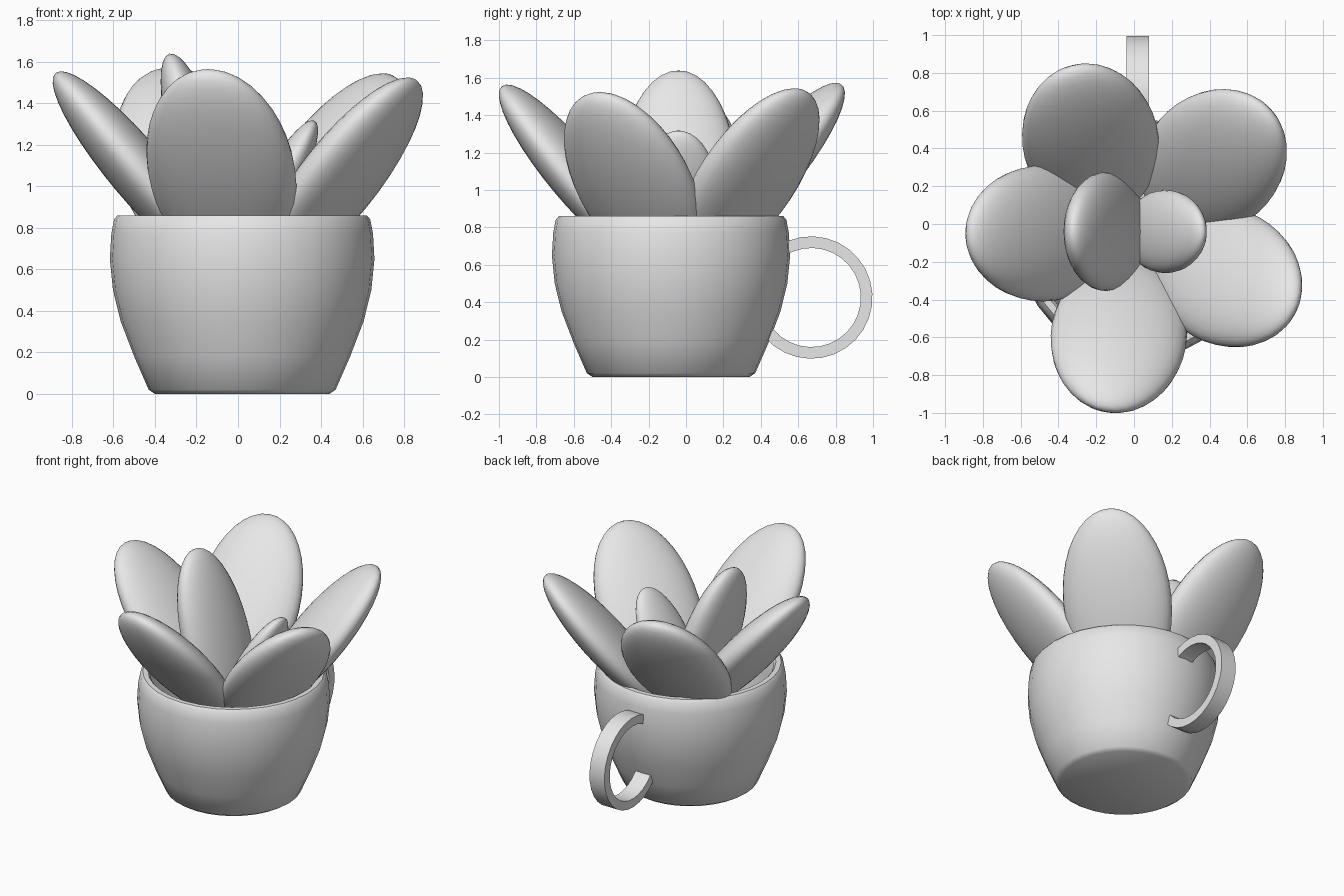
import bpy, bmesh
from math import radians, sin, cos, pi
from mathutils import Matrix, Vector

cube = bpy.data.objects.get("Cube")
if cube:
    bpy.data.objects.remove(cube, do_unlink=True)

GREY = (0.8, 0.8, 0.8, 1)
clay = bpy.data.materials.new("plain_grey")
clay.use_nodes = True
clay.diffuse_color = GREY
clay.node_tree.nodes["Principled BSDF"].inputs["Base Color"].default_value = GREY


def finish(name, bm, angle):
    """Turn a bmesh into a smooth-shaded object that keeps sharp edges."""
    bmesh.ops.recalc_face_normals(bm, faces=bm.faces)
    mesh = bpy.data.meshes.new(name)
    bm.to_mesh(mesh)
    bm.free()
    mesh.materials.append(clay)
    obj = bpy.data.objects.new(name, mesh)
    bpy.context.collection.objects.link(obj)
    bpy.ops.object.select_all(action="DESELECT")
    obj.select_set(True)
    bpy.context.view_layer.objects.active = obj
    bpy.ops.object.shade_smooth_by_angle(angle=radians(angle))
    return obj


# Cup: outer wall, rounded rim, inner wall and inner floor as one turned profile
CUP_X, CUP_Y, SIDES = 0.02, -0.08, 32
profile = [(0, 0), (0.42, 0), (0.45, 0.02), (0.52, 0.18), (0.585, 0.35),
           (0.622, 0.5), (0.637, 0.65), (0.63, 0.77), (0.617, 0.84), (0.6, 0.86),
           (0.565, 0.86), (0.55, 0.84), (0.56, 0.65), (0.51, 0.35),
           (0.4, 0.08), (0, 0.08)]
bm = bmesh.new()
points = [bm.verts.new((r + CUP_X, CUP_Y, z)) for r, z in profile]
edges = [bm.edges.new(pair) for pair in zip(points, points[1:])]
bmesh.ops.spin(bm, geom=points + edges, cent=(CUP_X, CUP_Y, 0), axis=(0, 0, 1),
               angle=2 * pi, steps=SIDES, use_duplicate=False)
bmesh.ops.remove_doubles(bm, verts=bm.verts, dist=0.0005)
finish("cup", bm, 40)

# Handle: flat band bent round an open ring, its ends sunk in the cup wall
bm = bmesh.new()
STEPS, START, END = 22, -140, 124
rings = []
for i in range(STEPS + 1):
    a = radians(START + (END - START) * i / STEPS)
    rings.append([bm.verts.new((x, 0.67 + r * cos(a), 0.425 + r * sin(a)))
                  for x, r in ((-0.04, 0.265), (0.08, 0.265), (0.08, 0.327), (-0.04, 0.327))])
for near, far in zip(rings, rings[1:]):
    for k in range(4):
        n = (k + 1) % 4
        bm.faces.new((near[k], near[n], far[n], far[k]))
bm.faces.new(rings[0])
bm.faces.new(rings[-1])
finish("handle", bm, 30)


# Leaves: flattened ellipsoids leaning outwards from the middle
def leaf(name, centre, heading, lean, length, width, thickness):
    bm = bmesh.new()
    bmesh.ops.create_uvsphere(bm, u_segments=32, v_segments=20, radius=1)
    place = (Matrix.Translation(Vector(centre))
             @ Matrix.Rotation(radians(heading), 4, "Z")
             @ Matrix.Rotation(radians(lean), 4, "Y")
             @ Matrix.Diagonal((thickness, width, length, 1)))
    bmesh.ops.transform(bm, matrix=place, verts=bm.verts)
    finish(name, bm, 60)


OUTER = (40, 0.62, 0.36, 0.14)
leaf("left_front_leaf", (0.49, -0.28, 1.04), -29, *OUTER)
leaf("left_back_leaf", (0.42, 0.33, 1.06), 42, *OUTER)
leaf("back_leaf", (-0.23, 0.44, 1.09), 104, *OUTER)
leaf("right_leaf", (-0.48, -0.05, 1.07), 180, *OUTER)
leaf("front_leaf", (-0.08, -0.59, 1.08), 260, *OUTER)
leaf("tall_inner_leaf", (-0.15, -0.04, 1.045), 180, 17, 0.62, 0.315, 0.135)
leaf("small_inner_leaf", (0.167, -0.04, 0.935), 0, 28, 0.43, 0.22, 0.095)
